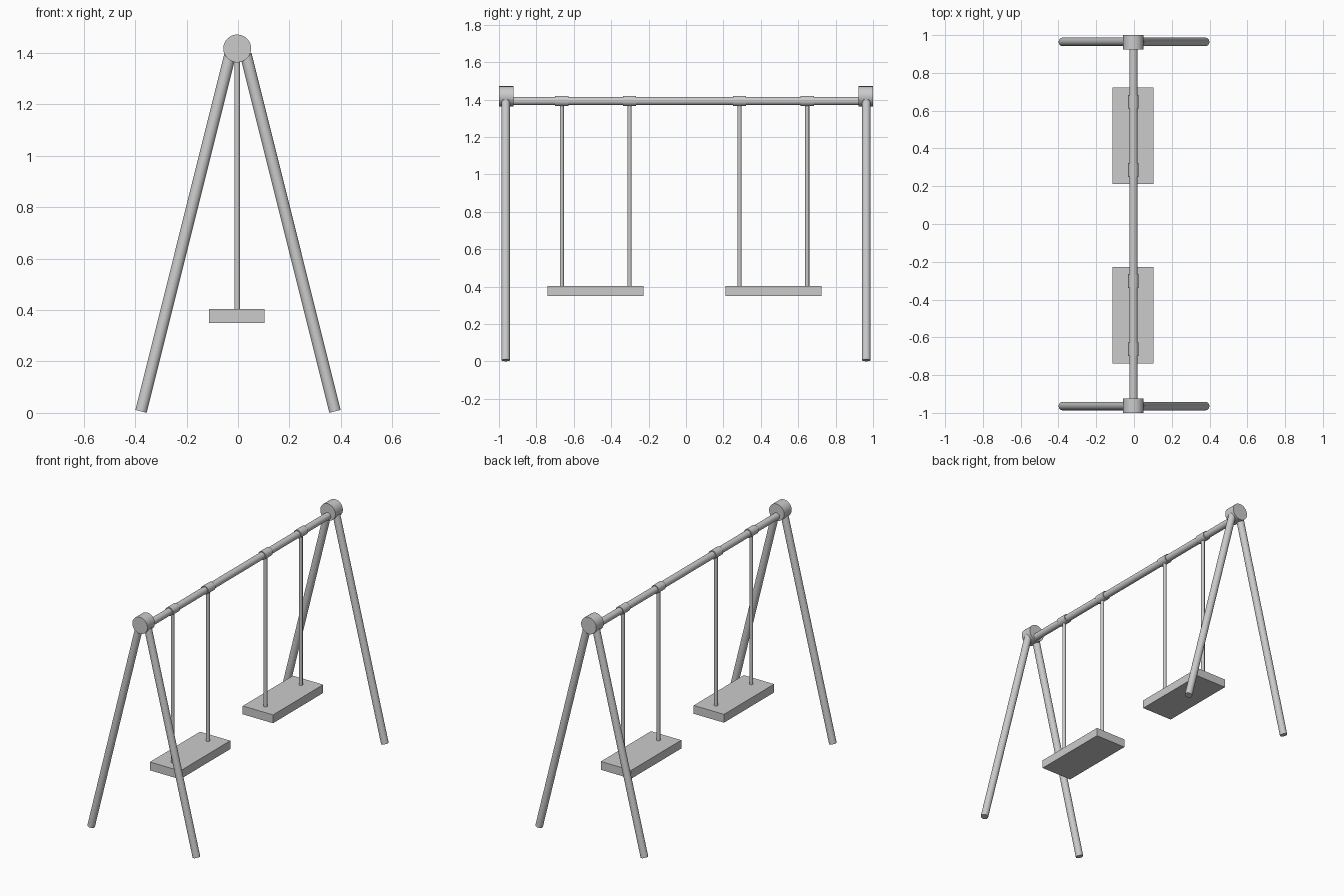
import bpy
import math
from mathutils import Vector

if "Cube" in bpy.data.objects:
    bpy.data.objects.remove(bpy.data.objects["Cube"])


def rod(name, start, end, radius, sides=32):
    """Smooth capped cylinder between two points."""
    a, b = Vector(start), Vector(end)
    axis = b - a
    bpy.ops.mesh.primitive_cylinder_add(
        vertices=sides, radius=radius, depth=axis.length, location=(a + b) / 2,
        rotation=axis.to_track_quat('Z', 'Y').to_euler())
    obj = bpy.context.object
    obj.name = name
    bpy.ops.object.shade_smooth_by_angle(angle=math.radians(30))
    return obj


def box(name, center, size):
    bpy.ops.mesh.primitive_cube_add(size=1, location=center)
    obj = bpy.context.object
    obj.name = name
    obj.scale = size
    bpy.ops.object.transform_apply(location=False, rotation=False, scale=True)
    return obj


CX = -0.003      # beam line
BEAM_Z = 1.392

# Top beam
rod("top_beam", (CX, -0.95, BEAM_Z), (CX, 0.95, BEAM_Z), 0.022)

# End frames: a round hub and two splayed legs
for end, s in (("front", -1), ("back", 1)):
    rod(f"{end}_hub", (CX, s * 0.923, 1.417), (CX, s * 1.0, 1.417), 0.054, 48)
    for side, d in (("left", -1), ("right", 1)):
        rod(f"{end}_{side}_leg", (d * 0.377, s * 0.964, 0.006),
            (d * 0.030, s * 0.964, 1.395), 0.0228)

# Two swings: seat, hanging rods and the sleeves around the beam
for label, y in (("front", -0.483), ("back", 0.467)):
    box(f"{label}_seat", (CX - 0.002, y, 0.377), (0.217, 0.513, 0.054))
    for side, d in (("near", -1), ("far", 1)):
        py = y + d * 0.181
        rod(f"{label}_{side}_hanger", (CX, py, 0.39), (CX, py, BEAM_Z), 0.011, 24)
        rod(f"{label}_{side}_sleeve", (CX, py - 0.036, BEAM_Z),
            (CX, py + 0.036, BEAM_Z), 0.0275)
